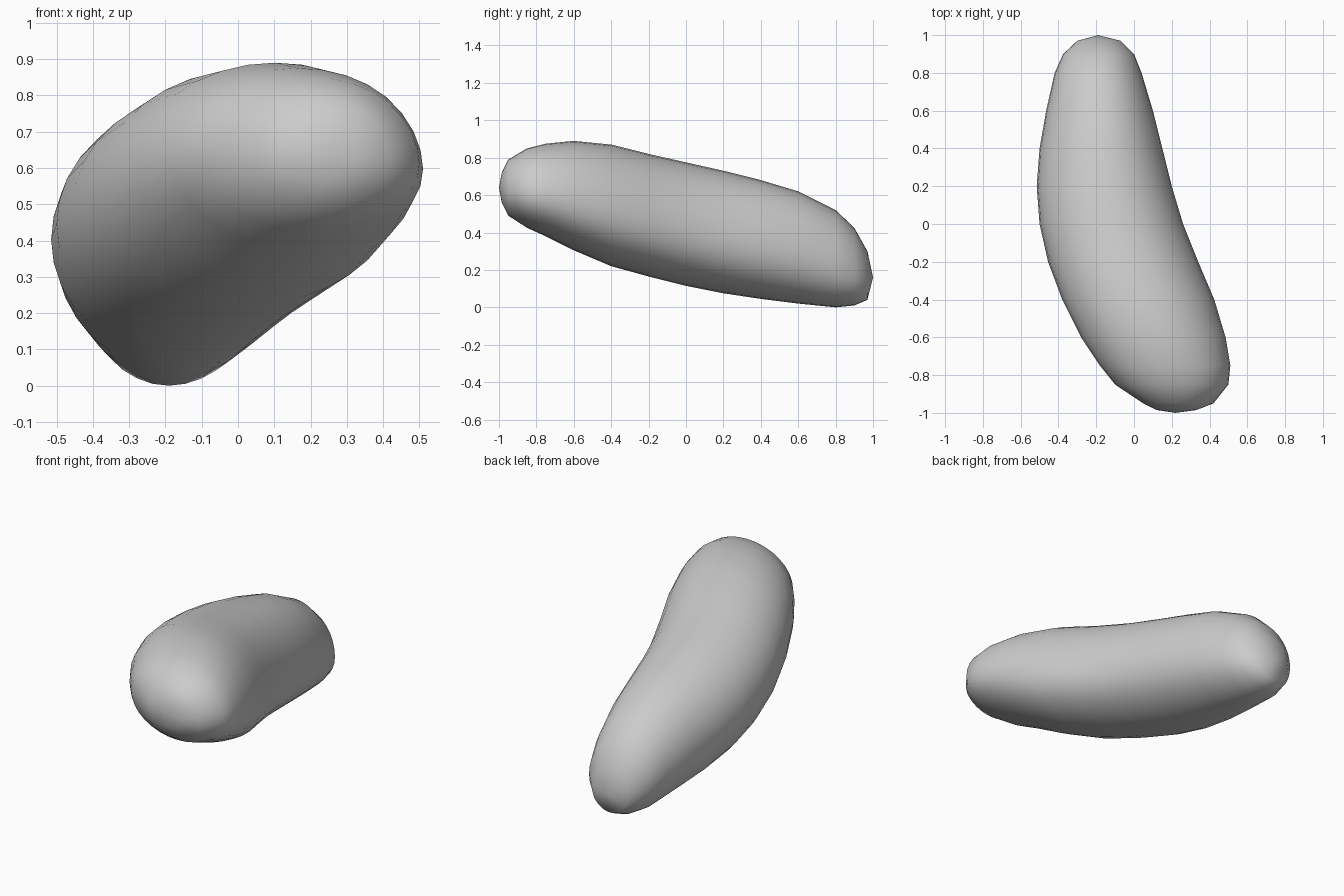
import bpy, bmesh, math

if "Cube" in bpy.data.objects:
    bpy.data.objects.remove(bpy.data.objects["Cube"])

# cross-sections along the bean: y, x min, x max, z min, z max
SECTIONS = [
    (-0.985, 0.12, 0.33, 0.56, 0.72), (-0.95, 0.05, 0.42, 0.49, 0.79),
    (-0.85, -0.10, 0.50, 0.425, 0.85), (-0.75, -0.18, 0.51, 0.38, 0.875),
    (-0.6, -0.28, 0.485, 0.305, 0.89), (-0.4, -0.38, 0.425, 0.22, 0.87),
    (-0.2, -0.455, 0.34, 0.165, 0.82), (0.0, -0.50, 0.26, 0.115, 0.775),
    (0.2, -0.515, 0.20, 0.075, 0.73), (0.4, -0.50, 0.15, 0.045, 0.68),
    (0.6, -0.465, 0.10, 0.02, 0.62), (0.8, -0.42, 0.04, 0.0, 0.52),
    (0.9, -0.375, 0.0, 0.01, 0.425), (0.97, -0.30, -0.07, 0.04, 0.30),
]
FRONT_TIP, BACK_TIP = (0.22, -1.0, 0.64), (-0.19, 1.0, 0.16)
SIDES = 32


def ring(bm, y, x0, x1, z0, z1):
    """Oval ring whose inner flank bulges slightly low."""
    verts = []
    for i in range(SIDES):
        a = 2 * math.pi * i / SIDES
        c, s = math.cos(a), math.sin(a)
        sag = 0.12 * (z1 - z0) / 2 * max(0, c) ** 4
        verts.append(bm.verts.new(((x0 + x1) / 2 + c * (x1 - x0) / 2, y,
                                   (z0 + z1) / 2 + s * (z1 - z0) / 2 - sag)))
    return verts


# bean body: lofted rings closed by a tip at each end
bm = bmesh.new()
rings = [ring(bm, *sec) for sec in SECTIONS]
front, back = bm.verts.new(FRONT_TIP), bm.verts.new(BACK_TIP)
for i in range(SIDES):
    j = (i + 1) % SIDES
    for a, b in zip(rings, rings[1:]):
        bm.faces.new((a[i], a[j], b[j], b[i]))
    bm.faces.new((front, rings[0][j], rings[0][i]))
    bm.faces.new((back, rings[-1][i], rings[-1][j]))
bmesh.ops.recalc_face_normals(bm, faces=bm.faces)
for f in bm.faces:
    f.smooth = True

mesh = bpy.data.meshes.new("bean_body")
bm.to_mesh(mesh)
bm.free()
body = bpy.data.objects.new("bean_body", mesh)
bpy.context.collection.objects.link(body)

# plain grey skin
grey = bpy.data.materials.new("plain_grey")
grey.diffuse_color = (0.6, 0.6, 0.6, 1)
grey.use_nodes = True
grey.node_tree.nodes["Principled BSDF"].inputs["Base Color"].default_value = grey.diffuse_color
mesh.materials.append(grey)
